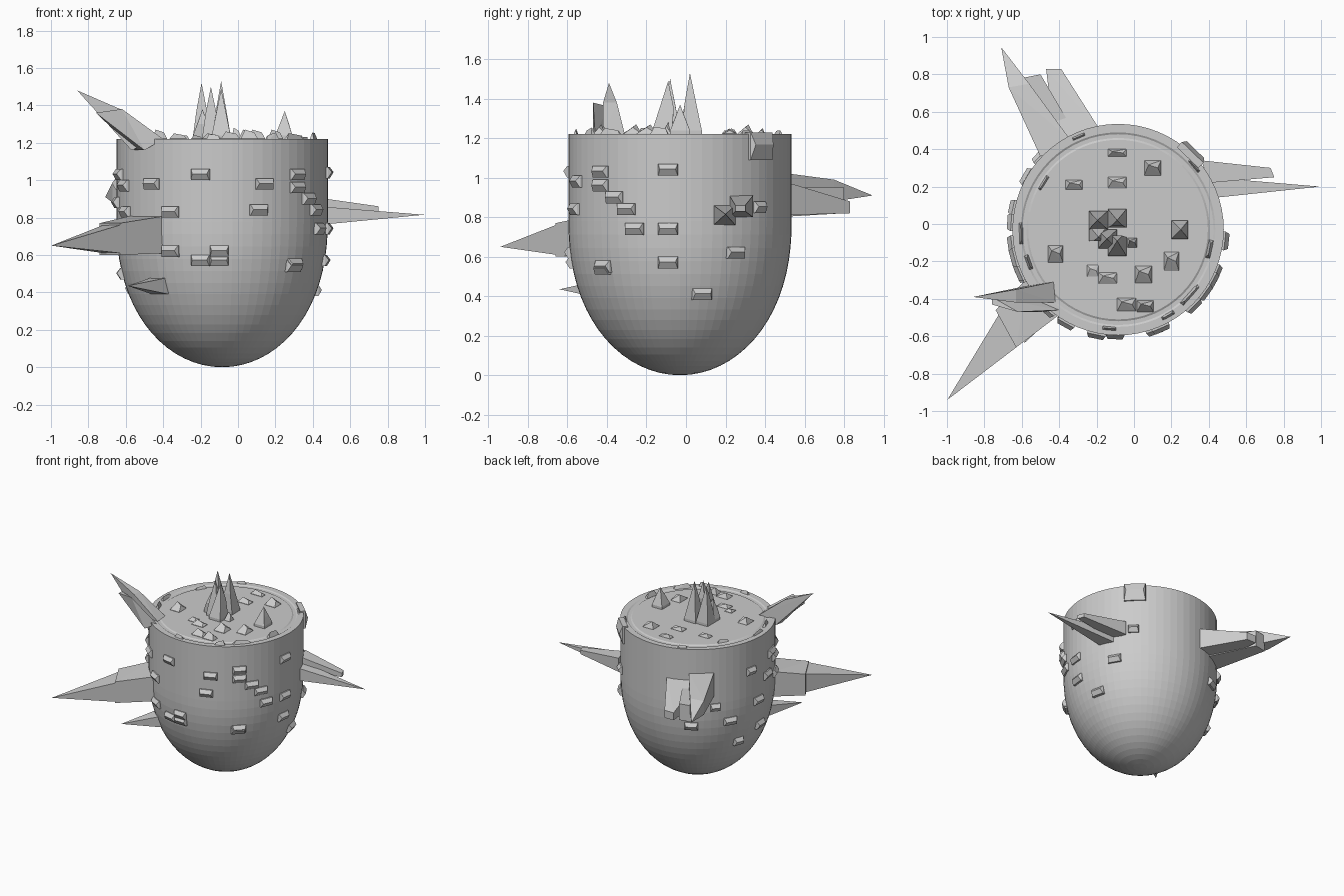
import bpy, bmesh, math, random
from mathutils import Vector

random.seed(4)
CX, CY, R, TOP = -0.085, -0.03, 0.565, 1.22


def finish(bm, name):
    bmesh.ops.recalc_face_normals(bm, faces=bm.faces[:])
    me = bpy.data.meshes.new(name)
    bm.to_mesh(me)
    bm.free()
    ob = bpy.data.objects.new(name, me)
    bpy.context.collection.objects.link(ob)
    return ob


def add_hull(bm, pts):
    vs = [bm.verts.new(p) for p in pts]
    res = bmesh.ops.convex_hull(bm, input=vs)
    junk = [g for g in res["geom_interior"] + res["geom_unused"]
            if isinstance(g, bmesh.types.BMVert)]
    if junk:
        bmesh.ops.delete(bm, geom=list(set(junk)), context='VERTS')


def hulls(name, groups):
    bm = bmesh.new()
    for g in groups:
        add_hull(bm, g)
    return finish(bm, name)


def column(xy, z0, z1):
    return [(x, y, z) for x, y in xy for z in (z0, z1)]


def radius(z):
    # rounded bowl below, straight wall above
    if z >= 0.78:
        return R
    return R * (1 - ((0.78 - z) / 0.78) ** 2.2) ** 0.5


# rounded cup body with a flat, faintly grooved top
bm = bmesh.new()
prof = [(0, 0)]
for i in range(1, 19):
    z = 0.78 * (1 - math.cos(i / 18 * math.pi / 2))
    prof.append((radius(z), z))
prof += [(R, 0.9), (R, 1.0), (R, 1.1), (R, TOP), (0.52, TOP), (0.51, TOP - 0.006),
         (0.49, TOP - 0.006), (0.48, TOP), (0, TOP)]
vs = [bm.verts.new((CX + r, CY, z)) for r, z in prof]
edges = [bm.edges.new(p) for p in zip(vs, vs[1:])]
bmesh.ops.spin(bm, geom=vs + edges, cent=(CX, CY, 0), axis=(0, 0, 1),
               angle=math.tau, steps=64)
bmesh.ops.remove_doubles(bm, verts=bm.verts[:], dist=0.0005)
finish(bm, "cup_body")

# front left spike: chunky block narrowing to a long point
hulls("front_left_spike", [
    column([(-0.57, -0.29), (-0.38, -0.47)], 0.61, 0.81)
    + column([(-0.74, -0.46), (-0.63, -0.66)], 0.60, 0.77),
    column([(-0.72, -0.48), (-0.63, -0.66)], 0.61, 0.76)
    + [(-0.88, -0.75, 0.69), (-0.998, -0.94, 0.65)],
])
hulls("lower_left_spike", [
    column([(-0.46, -0.36), (-0.37, -0.44)], 0.39, 0.48) + [(-0.59, -0.64, 0.435)]])

# rim spike leaning up and out
hulls("rim_spike", [
    [(-0.57, -0.33, 1.17), (-0.57, -0.41, 1.16), (-0.43, -0.31, 1.22),
     (-0.42, -0.42, 1.22), (-0.63, -0.35, 1.38), (-0.63, -0.42, 1.38),
     (-0.86, -0.39, 1.48)],
    [(-0.55, -0.36, 1.16), (-0.50, -0.47, 1.16), (-0.40, -0.46, 1.22),
     (-0.76, -0.43, 1.36), (-0.76, -0.39, 1.36), (-0.62, -0.47, 1.38)],
])

# right spike: flat wedge with one long and one short point
hulls("right_spike", [
    column([(0.43, 0.14), (0.40, 0.25)], 0.76, 0.86) + [(0.995, 0.20, 0.815)],
    column([(0.40, 0.22), (0.36, 0.34)], 0.80, 0.91)
    + column([(0.73, 0.30), (0.75, 0.25)], 0.83, 0.86),
])

# back left spike: broad ribbed slab
hulls("back_left_spike", [
    column([(-0.50, 0.36), (-0.34, 0.45)], 0.84, 1.03)
    + column([(-0.67, 0.73), (-0.56, 0.75)], 0.88, 0.99) + [(-0.71, 0.945, 0.91)],
    column([(-0.42, 0.42), (-0.18, 0.50)], 0.81, 0.98)
    + column([(-0.47, 0.83), (-0.39, 0.83)], 0.82, 0.88),
    column([(-0.48, 0.38), (-0.30, 0.46)], 0.80, 0.95)
    + column([(-0.60, 0.78), (-0.50, 0.80)], 0.82, 0.95),
])


def thorn(x, y, tx, ty, h, w=0.05, d=0.05):
    # upright square thorn with a straight lower half
    low = column([(x + i * w, y + j * d) for i in (-1, 1) for j in (-1, 1)],
                 TOP - 0.03, TOP + 0.02)
    mid = [(tx + i * w * 0.55, ty + j * d * 0.55, TOP + (h - TOP) * 0.5)
           for i in (-1, 1) for j in (-1, 1)]
    return low + mid + [(tx, ty, h)]


# cluster of thorns in the middle of the top
hulls("centre_thorns", [
    thorn(-0.19, 0.02, -0.195, 0.02, 1.52),
    thorn(-0.09, 0.03, -0.09, 0.02, 1.53),
    thorn(-0.14, -0.08, -0.145, -0.08, 1.50),
    thorn(-0.09, -0.12, -0.09, -0.09, 1.49),
    thorn(-0.19, -0.05, -0.19, -0.07, 1.38, 0.05, 0.04),
])
hulls("side_thorn", [thorn(0.245, -0.03, 0.25, -0.03, 1.37, 0.045, 0.05)])

# low nubs on top: x, y, half width, half depth, height
nubs = [(-.09, .38, .05, .02, .03), (.10, .30, .045, .04, .05),
        (-.32, .21, .045, .025, .03), (-.09, .22, .05, .03, .03),
        (-.42, -.16, .04, .045, .05), (-.14, -.29, .05, .03, .03),
        (.05, -.27, .045, .045, .05), (.20, -.20, .04, .05, .05),
        (-.22, -.25, .03, .03, .02), (-.04, -.43, .05, .035, .04),
        (.06, -.44, .045, .03, .05), (-.01, -.10, .025, .025, .06)]
bm = bmesh.new()
for x, y, w, d, h in nubs:
    add_hull(bm, column([(x + i * w, y + j * d) for i in (-1, 1) for j in (-1, 1)],
                        TOP - 0.02, TOP + 0.003)
             + [(x - w * 0.5, y + d * 0.4, TOP + h), (x + w * 0.6, y, TOP + h * 0.7)])
# curved strips near the rim: angle, radius, half length
for a, r, l in [(113, .54, .05), (148, .47, .06), (182, .52, .08), (348, .50, .06),
                (318, .52, .09), (265, .53, .05), (40, .53, .06), (300, .53, .05),
                (200, .51, .05)]:
    a = math.radians(a)
    u, t = Vector((math.cos(a), math.sin(a), 0)), Vector((-math.sin(a), math.cos(a), 0))
    c = Vector((CX, CY, TOP)) + u * r
    dz = Vector((0, 0, 0.03))
    add_hull(bm, [c + u * i * .02 + t * j * l - dz for i in (-1, 1) for j in (-1, 1)]
             + [c + t * j * l * 0.5 + dz * random.uniform(.5, 1.2) for j in (-1, 1)])
finish(bm, "top_nubs")


def side_nub(bm, a, z, w=0.05, h=0.03, out=0.03):
    # low box with a sloped face, standing on the wall
    u, t = Vector((math.cos(a), math.sin(a), 0)), Vector((-math.sin(a), math.cos(a), 0))
    c = Vector((CX, CY, z)) + u * radius(z)
    up = Vector((0, 0, 1))
    pts = [c - u * 0.03 + t * i * w + up * j * h for i in (-1, 1) for j in (-1, 1)]
    pts += [c + u * out + t * i * w * 0.8 + up * h * 0.1 for i in (-1, 1)]
    pts += [c + u * out * 0.3 + t * i * w + up * j * h for i in (-1, 1) for j in (-1, 1)]
    add_hull(bm, pts)


front = [(-.20, 1.03), (-.46, .98), (.14, .98), (-.36, .83), (.11, .84), (-.36, .62),
         (-.20, .57), (-.10, .57), (-.10, .62), (.30, .55)]
right = [(-.09, 1.04), (-.43, 1.03), (-.43, .96), (-.30, .84), (-.36, .90), (-.26, .74),
         (-.09, .74), (-.09, .57), (-.42, .54), (.08, .41), (.25, .62)]
bm = bmesh.new()
for x, z in front:
    side_nub(bm, -math.acos((x - CX) / radius(z)), z)
for y, z in right:
    side_nub(bm, math.asin((y - CY) / radius(z)), z)
# scattered nubs round the left side
for deg, z in [(150, .62), (160, .42), (168, .98), (176, .72), (188, .88), (195, 1.03),
               (203, .97), (138, .75), (182, .50), (120, .60), (205, .83), (45, .85)]:
    side_nub(bm, math.radians(deg), z, random.uniform(.035, .055))
# taller lump at the back right rim
side_nub(bm, math.radians(46), 1.16, 0.08, 0.07, 0.03)
finish(bm, "side_nubs")
